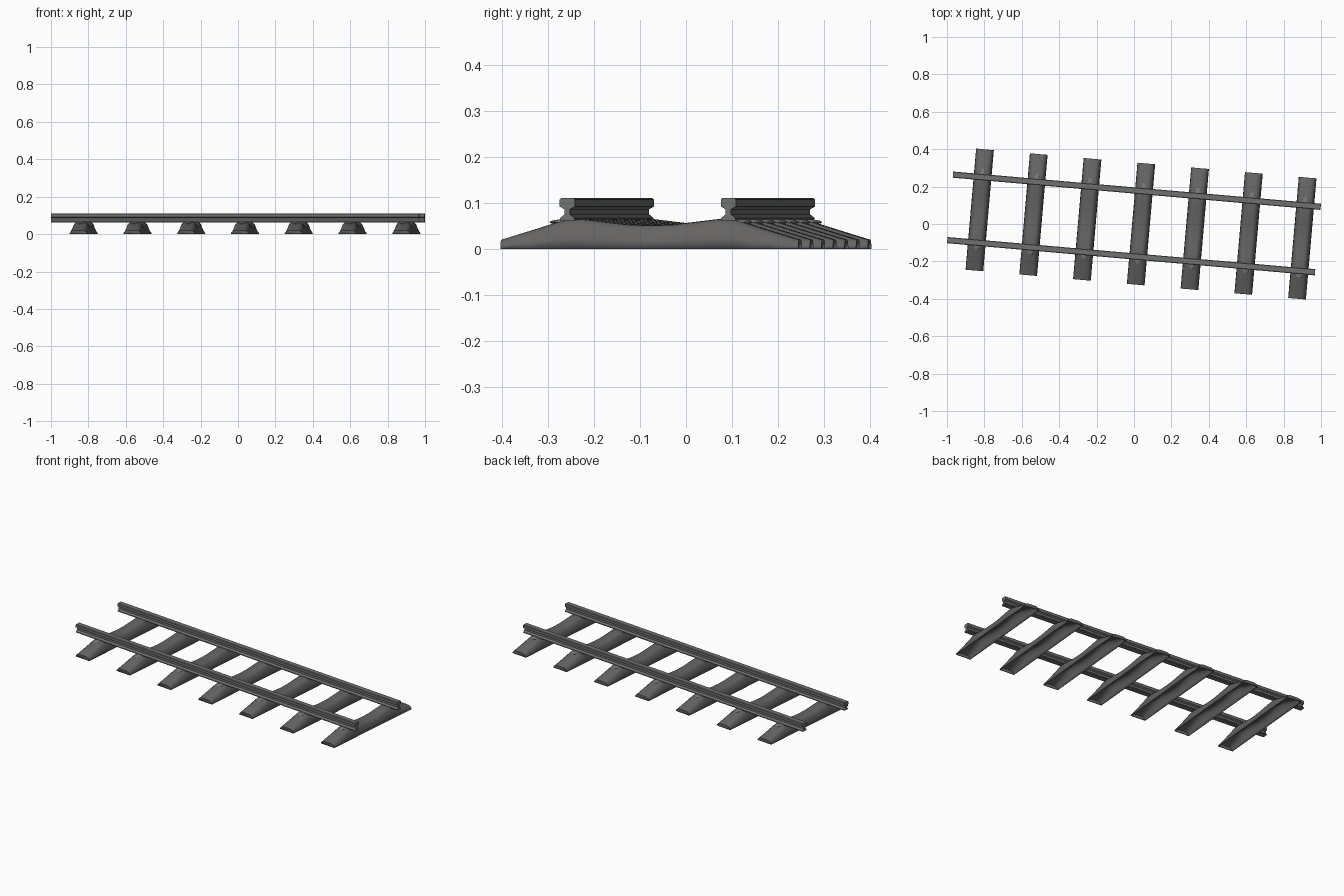
import bpy, bmesh, math
from mathutils import Matrix

if "Cube" in bpy.data.objects:
    bpy.data.objects.remove(bpy.data.objects["Cube"])

# whole track is turned 5 degrees clockwise about z
TURN = Matrix.Translation((0, 0.003, 0)) @ Matrix.Rotation(math.radians(-5), 4, 'Z')
GAUGE = 0.1757


def material(name, rgb):
    m = bpy.data.materials.new(name)
    m.diffuse_color = (*rgb, 1)
    m.use_nodes = True
    m.node_tree.nodes["Principled BSDF"].inputs["Base Color"].default_value = m.diffuse_color
    return m


SLEEPER = material("dark_warm_grey", (0.13, 0.126, 0.123))
STEEL = material("rail_steel_grey", (0.16, 0.167, 0.165))
CLIP = material("clip_grey", (0.18, 0.18, 0.18))


def finish(name, bm, mat, x=0, y=0, angle=40):
    bmesh.ops.recalc_face_normals(bm, faces=bm.faces)
    me = bpy.data.meshes.new(name)
    bm.to_mesh(me)
    bm.free()
    me.materials.append(mat)
    ob = bpy.data.objects.new(name, me)
    bpy.context.collection.objects.link(ob)
    ob.matrix_world = TURN @ Matrix.Translation((x, y, 0))
    bpy.ops.object.select_all(action='DESELECT')
    ob.select_set(True)
    bpy.context.view_layer.objects.active = ob
    bpy.ops.object.shade_smooth_by_angle(angle=math.radians(angle))
    return ob


def loft(sections, caps=True, loop=True):
    bm = bmesh.new()
    rows = [[bm.verts.new(p) for p in s] for s in sections]
    n = len(rows[0])
    for a, b in zip(rows, rows[1:]):
        for i in range(n if loop else n - 1):
            j = (i + 1) % n
            bm.faces.new((a[i], a[j], b[j], b[i]))
    if caps:
        bm.faces.new(rows[0])
        bm.faces.new(rows[-1])
    return bm


# rails: head, thin web and foot, extruded along x
half = [(0.0155, 0.062), (0.0155, 0.067), (0.006, 0.075), (0.006, 0.086),
        (0.0165, 0.092), (0.0165, 0.107), (0.0135, 0.110)]
profile = half + [(-y, z) for y, z in reversed(half)]
for side, label in ((1, "back"), (-1, "front")):
    bm = loft([[(x, y, z) for y, z in profile] for x in (-0.987, 0.987)])
    finish(label + "_rail", bm, STEEL, 0, side * GAUGE, 30)

# sleepers: hollow pressed troughs, humped under each rail, low at the ends
stations = [(0, 0.051), (0.05, 0.053), (0.10, 0.059), (0.15, 0.065),
            (0.18, 0.064), (0.20, 0.059), (0.26, 0.040), (0.325, 0.020)]
stations = [(-y, h) for y, h in reversed(stations[1:])] + stations
cross = [(0.0475, 0), (0.0460, 0.35), (0.037, 0.80), (0.026, 0.98), (0.013, 1.0)]
cross += [(-x, z) for x, z in reversed(cross)]

for i in range(7):
    x0 = 0.0376 + (i - 3) * 0.2886
    bm = loft([[(x, y, z * h) for x, z in cross] for y, h in stations], True, False)
    # normals outward so the wall thickness grows inward
    ob = finish("sleeper_%d" % (i + 1), bm, SLEEPER, x0, 0)
    if ob.data.polygons[len(cross) // 2].normal.z < 0:
        ob.data.flip_normals()
    wall = ob.modifiers.new("wall", 'SOLIDIFY')
    wall.thickness = 0.003
    wall.offset = -1

    # low rounded clips holding the rail foot
    for side, label in ((1, "back"), (-1, "front")):
        bm = bmesh.new()
        shape = Matrix.Translation((0, 0, 0.058)) @ Matrix.Diagonal((0.021, 0.046, 0.007, 1))
        bmesh.ops.create_uvsphere(bm, u_segments=16, v_segments=8, radius=1, matrix=shape)
        finish("%s_clip_%d" % (label, i + 1), bm, CLIP, x0, side * GAUGE)
